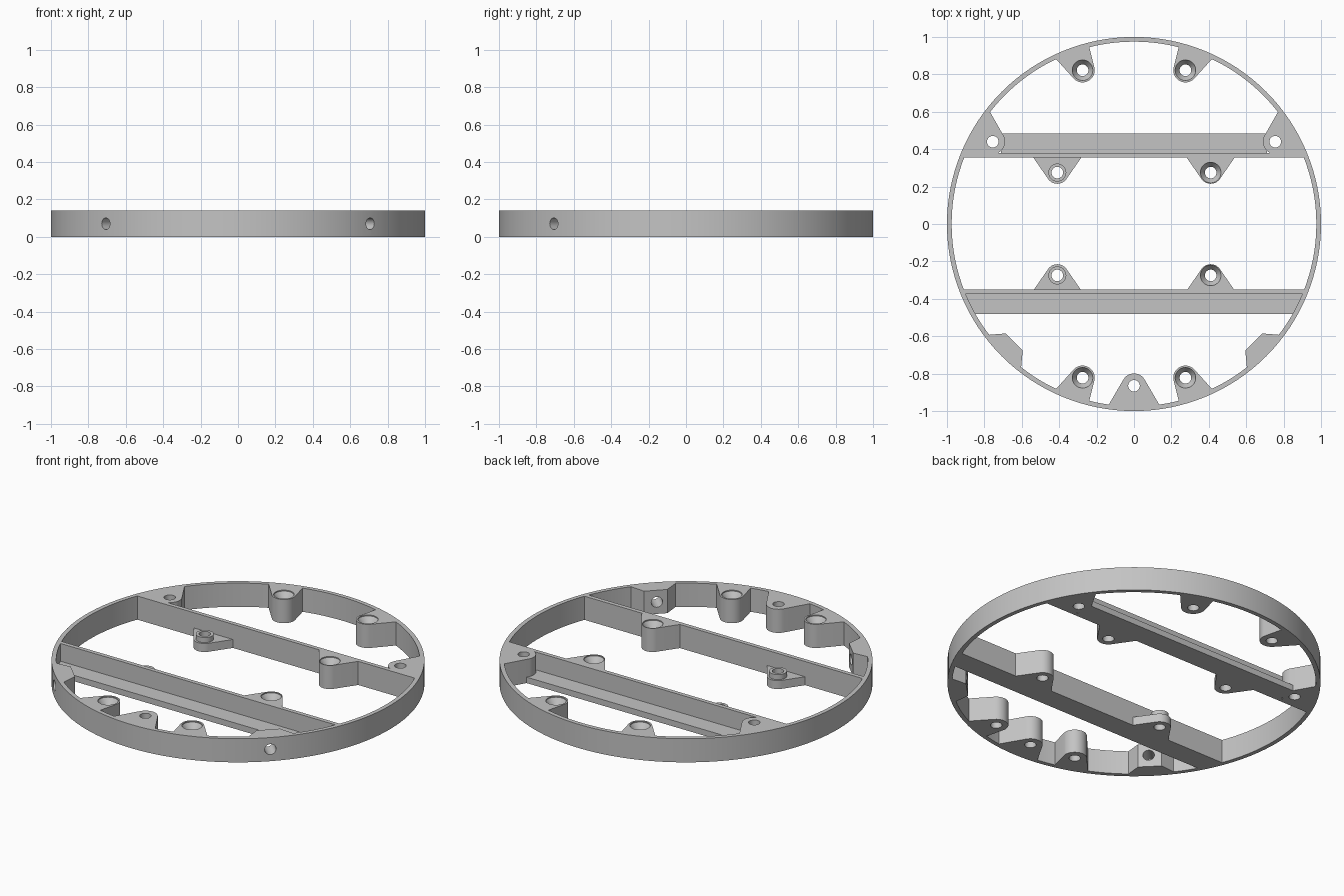
import bpy, bmesh, math
from mathutils import Matrix, Vector

if "Cube" in bpy.data.objects:
    bpy.data.objects.remove(bpy.data.objects["Cube"])

H = 0.14        # overall height
R_IN = 0.975    # inside of the ring
R_MID = 0.988   # parts end inside the ring wall
HOLE = 0.031    # screw hole radius

grey = bpy.data.materials.new("plain_grey")
grey.use_nodes = True
grey.diffuse_color = (0.55, 0.55, 0.55, 1)
grey.node_tree.nodes["Principled BSDF"].inputs["Base Color"].default_value = grey.diffuse_color


def finish(bm, name):
    bmesh.ops.recalc_face_normals(bm, faces=bm.faces)
    mesh = bpy.data.meshes.new(name)
    bm.to_mesh(mesh)
    bm.free()
    mesh.materials.append(grey)
    ob = bpy.data.objects.new(name, mesh)
    bpy.context.collection.objects.link(ob)
    return ob


def circle(cx, cy, r, n=40):
    return [(cx + r * math.cos(math.tau * i / n), cy + r * math.sin(math.tau * i / n)) for i in range(n)]


def rim_arc(p, q, n=8):
    """Points inside the ring wall between the directions of p and q."""
    a, b = math.atan2(p[1], p[0]), math.atan2(q[1], q[0])
    return [(R_MID * math.cos(a + (b - a) * i / n), R_MID * math.sin(a + (b - a) * i / n)) for i in range(n + 1)]


def slab(name, points, z0=0.0, z1=H):
    """Upright solid around a convex outline."""
    bm = bmesh.new()
    for z in (z0, z1):
        for x, y in points:
            bm.verts.new((x, y, z))
    bmesh.ops.convex_hull(bm, input=bm.verts)
    bmesh.ops.dissolve_limit(bm, angle_limit=0.01, verts=bm.verts, edges=bm.edges)
    return finish(bm, name)


def lathe(name, profile, n=40, matrix=Matrix()):
    """Solid of revolution from a closed (radius, height) loop."""
    bm = bmesh.new()
    rows = [[bm.verts.new((r * math.cos(math.tau * i / n), r * math.sin(math.tau * i / n), z))
             for r, z in profile] for i in range(n)]
    k = len(profile)
    for i in range(n):
        a, b = rows[i], rows[(i + 1) % n]
        for j in range(k):
            bm.faces.new((a[j], b[j], b[(j + 1) % k], a[(j + 1) % k]))
    bm.transform(matrix)
    return finish(bm, name)


def cutter(radii, matrix):
    """Capped stack of rings used to drill a hole."""
    bm = bmesh.new()
    loops = [[bm.verts.new((x, y, z)) for x, y in circle(0, 0, r)] for r, z in radii]
    bm.faces.new(loops[0])
    bm.faces.new(loops[-1])
    for lo, hi in zip(loops, loops[1:]):
        for i in range(len(lo)):
            j = (i + 1) % len(lo)
            bm.faces.new((lo[i], lo[j], hi[j], hi[i]))
    bm.transform(matrix)
    ob = finish(bm, "cutter")
    ob.hide_render = True
    return ob


def drill(targets, radii, matrix):
    tool = cutter(radii, matrix)
    for ob in targets:
        mod = ob.modifiers.new("hole", "BOOLEAN")
        mod.operation = "DIFFERENCE"
        mod.solver = "EXACT"
        mod.object = tool
        bpy.context.view_layer.update()
        result = bpy.data.meshes.new_from_object(ob.evaluated_get(bpy.context.evaluated_depsgraph_get()))
        ob.modifiers.clear()
        ob.data = result
    bpy.data.objects.remove(tool)


STRAIGHT = [(HOLE, -0.1), (HOLE, H + 0.1)]
SUNK = [(HOLE, -0.1), (HOLE, H - 0.04), (0.055, H - 0.006), (0.055, H + 0.1)]


def at(x, y):
    return Matrix.Translation((x, y, 0))


parts = []

# Outer ring
ring = lathe("outer_ring", [(1, 0), (1, H), (R_IN, H), (R_IN, 0)], 128)
parts.append(ring)


# Crossbars: tall thin wall with a low ledge on the outward side
def bar(name, y0, y1, z1, half=None):
    pts = []
    for y in (y0, y1):
        x = half or math.sqrt(R_MID ** 2 - y * y)
        pts += [(-x, y), (x, y)]
    return slab(name, pts, 0, z1)


parts.append(bar("front_bar_wall", -0.35, -0.375, H))
parts.append(bar("front_bar_ledge", -0.375, -0.48, 0.035))
parts.append(bar("back_bar_wall", 0.355, 0.38, H))
parts.append(bar("back_bar_ledge", 0.38, 0.485, 0.035, 0.71))

for s, side in ((1, "left"), (-1, "right")):
    # Countersunk bosses on the ring
    for f, end in ((1, "back"), (-1, "front")):
        c = (s * 0.275, f * 0.822)
        boss = slab(f"{end}_{side}_ring_boss",
                    circle(*c, 0.065) + rim_arc((s * 0.42, f * 0.88), (s * 0.24, f * 0.95)))
        drill([boss], SUNK, at(*c))
        parts.append(boss)

        # Ears on the crossbars: tall on the left, low with a collar on the right
        c = (s * 0.41, f * 0.275)
        root = f * 0.365
        outline = circle(*c, 0.06) + [(s * 0.275, root), (s * 0.545, root)]
        ear = slab(f"{end}_{side}_bar_ear", outline, 0, H if s > 0 else 0.05)
        drill([ear], SUNK if s > 0 else STRAIGHT, at(*c))
        parts.append(ear)
        if s < 0:
            parts.append(lathe(f"{end}_{side}_ear_collar",
                               [(0.048, 0.045), (0.048, 0.08), (HOLE, 0.08), (HOLE, 0.045)], matrix=at(*c)))

    # Corner bosses beside the back bar
    c = (s * 0.755, 0.44)
    corner = slab(f"{side}_corner_boss", circle(*c, 0.066) + rim_arc((s * 0.775, 0.61), (s * 0.915, 0.36)))
    drill([corner], STRAIGHT, at(*c))
    parts.append(corner)

    # Diagonal blocks with a sideways screw hole through the ring
    block = slab(f"{side}_side_block",
                 [(s * 0.685, -0.585), (s * 0.595, -0.675)]
                 + rim_arc((s * 0.785, -0.59), (s * 0.60, -0.775)))
    aim = Vector((s, -1, 0)).to_track_quat("Z", "Y").to_matrix().to_4x4()
    drill([ring, block], [(HOLE, 0.7), (HOLE, 1.2)], Matrix.Translation((0, 0, H / 2)) @ aim)
    parts.append(block)

# Front middle boss
c = (0, -0.865)
middle = slab("front_middle_boss", circle(*c, 0.066) + rim_arc((-0.14, -0.965), (0.14, -0.965)))
drill([middle], STRAIGHT, at(*c))
parts.append(middle)

# Smooth round walls, keep corners sharp
bpy.ops.object.select_all(action="DESELECT")
for ob in parts:
    ob.select_set(True)
bpy.context.view_layer.objects.active = ring
bpy.ops.object.shade_smooth_by_angle(angle=math.radians(25))
